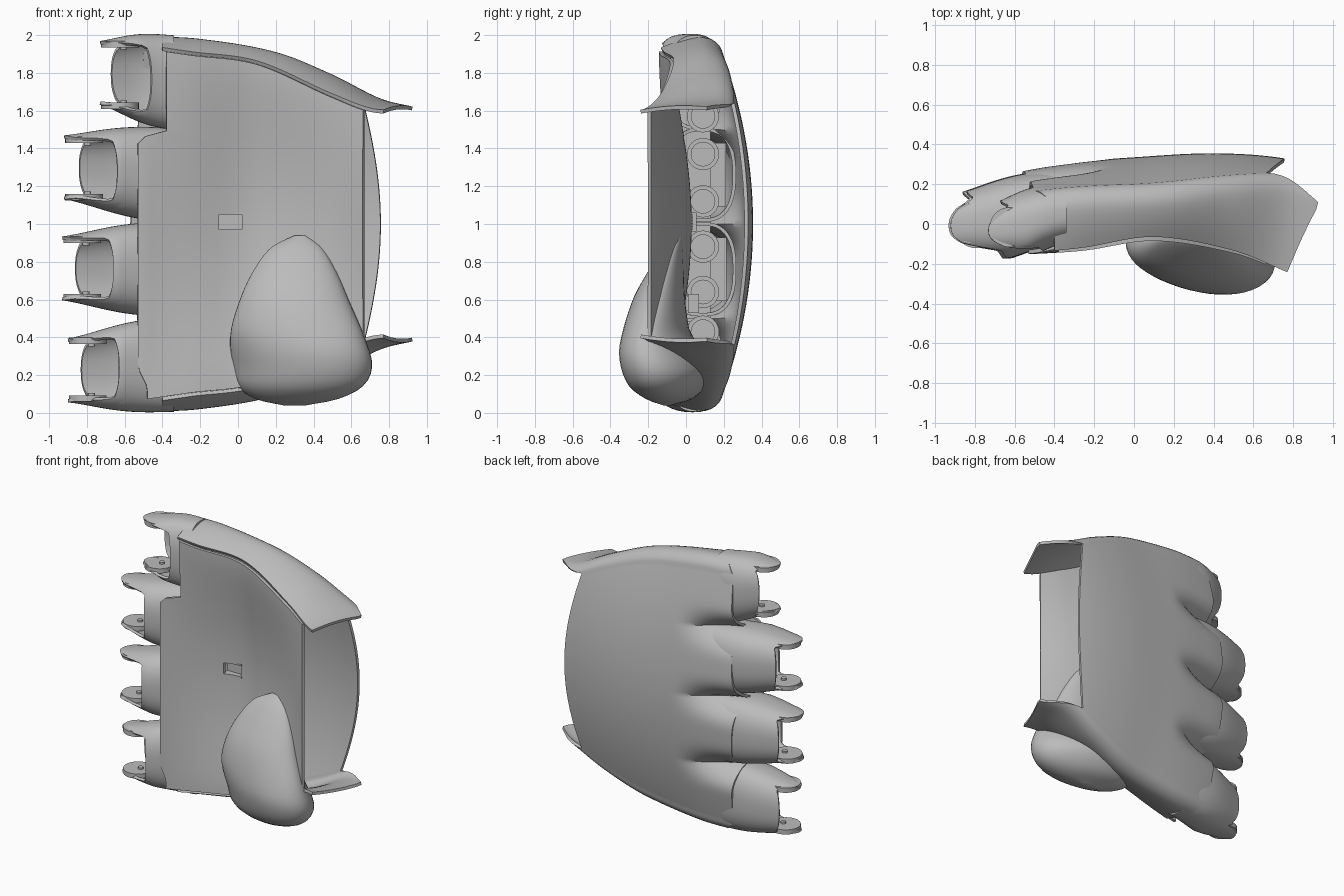
import bpy, bmesh, math
from mathutils import Matrix

if "Cube" in bpy.data.objects:
    bpy.data.objects.remove(bpy.data.objects["Cube"])

grey = bpy.data.materials.new("plain grey")
grey.use_nodes = True
grey.diffuse_color = (0.5, 0.5, 0.5, 1)
grey.node_tree.nodes["Principled BSDF"].inputs["Base Color"].default_value = (0.5, 0.5, 0.5, 1)


def curve(x, pts):
    """Smooth value at x through (x, value) points."""
    x = min(max(x, pts[0][0]), pts[-1][0])
    i = 0
    while i < len(pts) - 2 and x > pts[i + 1][0]:
        i += 1
    (xa, a), (xb, b) = pts[i], pts[i + 1]

    def slope(k):
        lo, hi = pts[max(k - 1, 0)], pts[min(k + 1, len(pts) - 1)]
        return (hi[1] - lo[1]) / (hi[0] - lo[0])
    w = xb - xa
    t = (x - xa) / w
    ma, mb = slope(i) * w, slope(i + 1) * w
    return (a * (1 + 2 * t) * (1 - t) ** 2 + ma * t * (1 - t) ** 2
            + b * t * t * (3 - 2 * t) + mb * t * t * (t - 1))


def ramp(a, b, x):
    t = min(max((x - a) / (b - a), 0), 1)
    return t * t * (3 - 2 * t)


def mix(a, b, t):
    return a + (b - a) * t


def finish(name, bm, thickness=0, cutter=None, angle=35):
    me = bpy.data.meshes.new(name)
    bmesh.ops.recalc_face_normals(bm, faces=bm.faces)
    bm.to_mesh(me)
    bm.free()
    me.materials.append(grey)
    ob = bpy.data.objects.new(name, me)
    bpy.context.collection.objects.link(ob)
    bpy.ops.object.select_all(action='DESELECT')
    ob.select_set(True)
    bpy.context.view_layer.objects.active = ob
    if thickness:
        mod = ob.modifiers.new("thickness", 'SOLIDIFY')
        mod.thickness, mod.offset = thickness, 0
        bpy.ops.object.modifier_apply(modifier=mod.name)
    if cutter:
        mod = ob.modifiers.new("cut", 'BOOLEAN')
        mod.object, mod.operation = cutter, 'DIFFERENCE'
        bpy.ops.object.modifier_apply(modifier=mod.name)
        bpy.data.objects.remove(cutter)
    bpy.ops.object.shade_smooth_by_angle(angle=math.radians(angle))
    return ob


def sheet(name, nu, nv, point, closed=False, caps=False, **kw):
    """Grid surface from point(u, v) with u and v in 0..1."""
    bm = bmesh.new()
    cols = nv if closed else nv + 1
    rows = [[bm.verts.new(point(i / nu, j / nv)) for j in range(cols)] for i in range(nu + 1)]
    for r, s in zip(rows, rows[1:]):
        for j in range(nv):
            k = (j + 1) % cols
            bm.faces.new((r[j], r[k], s[k], s[j]))
    if caps:
        bm.faces.new(rows[0])
        bm.faces.new(rows[-1])
    return finish(name, bm, **kw)


def box(name, centre, size):
    bm = bmesh.new()
    bmesh.ops.create_cube(bm, size=1)
    bmesh.ops.scale(bm, vec=size, verts=bm.verts)
    bmesh.ops.translate(bm, vec=centre, verts=bm.verts)
    return finish(name, bm)


def disc(name, centre, radius, depth, along_x=False):
    bm = bmesh.new()
    bmesh.ops.create_cone(bm, cap_ends=True, segments=32, radius1=radius, radius2=radius, depth=depth)
    if along_x:
        bmesh.ops.rotate(bm, matrix=Matrix.Rotation(math.pi / 2, 3, 'Y'), verts=bm.verts)
    bmesh.ops.translate(bm, vec=centre, verts=bm.verts)
    return finish(name, bm)


# Outlines along the hand: half height, rim half height, rim depth, back depth, back roundness
HEIGHT = [(-0.5, 0.985), (-0.2, 0.97), (0.2, 0.9), (0.5, 0.78), (0.75, 0.655), (0.93, 0.61)]
RIM = [(-0.5, 0.94), (-0.26, 0.905), (0.1, 0.855), (0.5, 0.68), (0.72, 0.6), (0.93, 0.6)]
FRONT = [(-0.5, -0.14), (-0.26, -0.115), (0.1, -0.06), (0.5, -0.13), (0.77, -0.24)]
BACK = [(-0.86, 0.15), (-0.6, 0.25), (-0.3, 0.3), (0, 0.325), (0.4, 0.345), (0.75, 0.32), (0.93, 0.26)]
ROUND = [(-0.5, 0.14), (-0.3, 0.15), (0.2, 0.19), (0.8, 0.21)]


# Back of the hand wrapped round to the rims, with valleys between the knuckles
def shell_point(u, v):
    v = 2 * v - 1
    p, side = abs(v), (1 if v > 0 else -1)
    arch = min(p / 0.75, 1) * 0.92
    corner = min(max((p - 0.75) / 0.12, 0), 1)
    wall = max((p - 0.87) / 0.13, 0)
    end = 0.755 - 0.09 * (arch / 0.92) ** 2
    end = mix(mix(end, 0.93, corner), 0.77, wall)
    start = mix(mix(-0.57, -0.5, arch / 0.92), -0.4, corner)
    x = mix(start, end, u)
    h = curve(x, HEIGHT)
    z = 1 + side * arch * h
    y = curve(x, BACK) - curve(x, ROUND) * (arch * h) ** 2
    valley = (1 - abs(math.sin(2 * math.pi * z))) ** 2 * (1 - ramp(0.6, 0.8, abs(z - 1)))
    y -= 0.19 * valley * ramp(-0.1, -0.58, x)
    y -= 0.09 * (1 - math.cos(corner * math.pi / 2))
    height = (arch + 0.08 * math.sin(corner * math.pi / 2)) * h
    if wall:
        height = mix(height, curve(x, RIM), wall ** 1.5)
        y = mix(y, curve(x, FRONT), wall)
    return x, y, 1 + side * height


sheet("hand_back_shell", 44, 120, shell_point, thickness=0.02)


# Cupped palm plate with a rectangular pocket
def palm_point(u, v):
    w = 2 * v - 1
    start = mix(-0.53, -0.38, ramp(0.48, 0.54, w)) + 0.05 * ramp(-0.8, -0.95, w)
    x = mix(start, 0.665, u)
    z = 1 + w * (curve(x, RIM) - 0.01)
    cup = math.sin(math.pi * min(max((x + 0.52) / 1.185, 0), 1))
    y = curve(x, FRONT) - 0.015 * cup + 0.095 * cup * (1 - w * w) ** 1.6
    return x, y, z


pocket_cutter = box("pocket_cutter", (-0.04, 0, 1.01), (0.12, 0.3, 0.08))
pocket_cutter.hide_render = True
sheet("palm_plate", 36, 48, palm_point, thickness=0.02, cutter=pocket_cutter)
box("pocket_floor", (-0.04, 0.045, 1.01), (0.14, 0.02, 0.1))
for z in (0.965, 1.055):
    box("pocket_side", (-0.04, 0.022, z), (0.14, 0.045, 0.01))


# Rounded thumb base: (height, value) outlines
LEFT = [(0.04, 0.24), (0.07, 0.1), (0.14, 0), (0.25, -0.03), (0.42, -0.04), (0.6, 0.01),
        (0.75, 0.08), (0.88, 0.18), (0.94, 0.3)]
RIGHT = [(0.04, 0.36), (0.07, 0.52), (0.14, 0.66), (0.25, 0.71), (0.4, 0.67), (0.6, 0.585),
         (0.75, 0.52), (0.88, 0.44), (0.94, 0.36)]
OUT = [(0.04, -0.12), (0.07, -0.2), (0.14, -0.29), (0.28, -0.34), (0.4, -0.335), (0.6, -0.28),
       (0.75, -0.2), (0.88, -0.11), (0.94, -0.05)]
IN = [(0.04, -0.08), (0.07, 0.02), (0.14, 0.09), (0.22, 0.12), (0.32, 0.08), (0.45, 0.01), (0.94, -0.02)]


def thumb_point(u, v):
    z = 0.04 + 0.9 * (1 - math.cos(math.pi * u)) / 2
    a = 2 * math.pi * v
    l, r, o, i = (curve(z, c) for c in (LEFT, RIGHT, OUT, IN))
    skew = mix(0.17, 0.06, ramp(0.3, 0.7, z))
    return ((l + r) / 2 + (r - l) / 2 * math.cos(a),
            (o + i) / 2 + (i - o) * (0.5 * math.sin(a) - skew * math.cos(a)), z)


sheet("thumb_base", 32, 48, thumb_point, closed=True, caps=True, angle=60)


# Four open knuckle sockets with hinge ears
def knuckle(root_z, tip_z, front_x, back_x, ear_x):
    root = -0.34
    drop = 0.14 * (root_z - 1) ** 2

    def section(x):
        t = ramp(root, ear_x, x) * 0.5 + 0.5 * (x - root) / (ear_x - root)
        back = mix(0.265, 0.14, t * t) - drop * (1 - 0.3 * t)
        front = mix(-0.085, -0.165, min(t * 2, 1)) + 0.05 * max(t - 0.7, 0)
        half = mix(0.24, 0.16, t * t)
        return mix(root_z, tip_z, t), half, (back + front) / 2, (back - front) / 2

    def point(u, v):
        a = 2 * math.pi * v
        c, s = math.cos(a), math.sin(a)
        end = mix(front_x, back_x, (s + 1) / 2)
        end = mix(end, ear_x + 0.25 * s * s, ramp(0.65, 0.88, abs(c)))
        x = mix(root, end, u)
        cz, rz, cy, ry = section(x)
        return (x, cy + ry * math.copysign(abs(s) ** 0.75, s),
                cz + rz * math.copysign(abs(c) ** 0.8, c))

    sheet("knuckle_socket", 16, 72, point, closed=True, thickness=0.018)
    cz, rz, cy, ry = section(-0.37)
    box("knuckle_wall", (-0.37, cy, cz), (0.02, ry * 1.5, rz * 1.4))
    hinge_x = ear_x + 0.105
    cz, rz, cy, ry = section(hinge_x)
    for side in (-1, 1):
        z = cz + side * (rz - 0.028)
        disc("hinge_ear", (hinge_x, cy, z), 0.1, 0.034)
        disc("hinge_pin", (hinge_x + 0.02, cy, z), 0.018, 0.06)


knuckle(1.75, 1.80, -0.46, -0.67, -0.73)
knuckle(1.26, 1.30, -0.64, -0.84, -0.92)
knuckle(0.76, 0.765, -0.66, -0.86, -0.93)
knuckle(0.255, 0.225, -0.63, -0.83, -0.9)

# Inner bulkhead with round sockets, seen through the wrist opening
box("inner_bulkhead", (-0.36, 0.015, 1), (0.02, 0.23, 1.6))
for z in (0.43, 0.64, 0.88, 1.12, 1.37, 1.57):
    disc("inner_socket", (-0.33, 0.09, z), 0.085, 0.06, True)
    disc("inner_socket_cap", (-0.3, 0.09, z), 0.065, 0.03, True)
box("inner_bracket", (0.2, 0.04, 0.58), (0.08, 0.06, 0.1))
